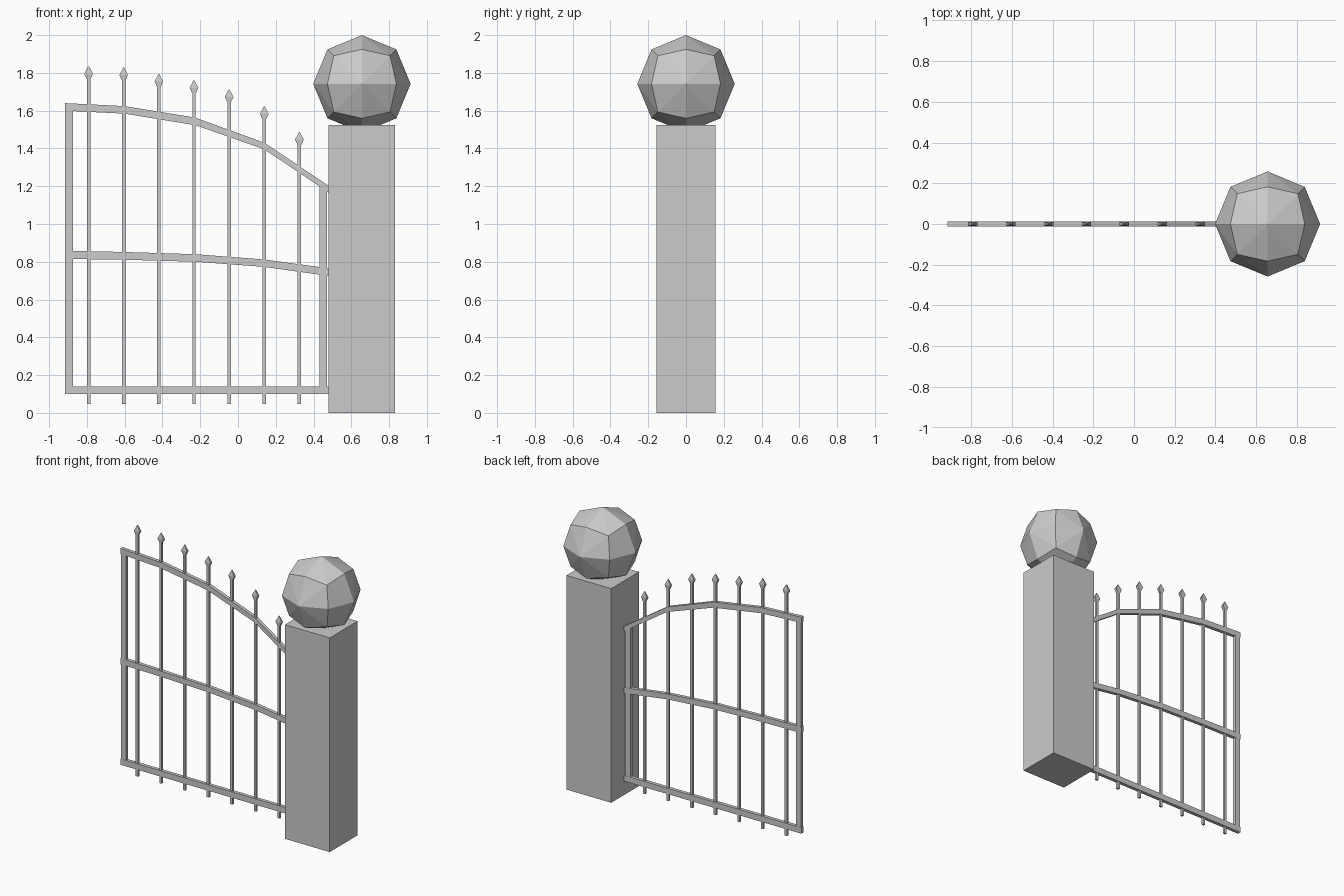
import bpy
import bmesh
from mathutils import Vector

if "Cube" in bpy.data.objects:
    bpy.data.objects.remove(bpy.data.objects["Cube"], do_unlink=True)

# One plain grey for everything
grey = bpy.data.materials.new("plain_grey")
grey.use_nodes = True
colour = (0.6, 0.6, 0.6, 1.0)
grey.diffuse_color = colour
grey.node_tree.nodes["Principled BSDF"].inputs["Base Color"].default_value = colour


def finish(name, bm):
    bmesh.ops.recalc_face_normals(bm, faces=bm.faces)
    mesh = bpy.data.meshes.new(name)
    bm.to_mesh(mesh)
    bm.free()
    mesh.materials.append(grey)
    obj = bpy.data.objects.new(name, mesh)
    bpy.context.collection.objects.link(obj)
    return obj


def box(name, x0, x1, y, z0, z1):
    bm = bmesh.new()
    bmesh.ops.create_cube(bm, size=1)
    for v in bm.verts:
        v.co = ((x0 + x1) / 2 + v.co.x * (x1 - x0), v.co.y * 2 * y,
                (z0 + z1) / 2 + v.co.z * (z1 - z0))
    return finish(name, bm)


def loft(name, rings):
    """Join rings of four corners into a closed bar."""
    bm = bmesh.new()
    loops = [[bm.verts.new(p) for p in ring] for ring in rings]
    for a, b in zip(loops, loops[1:]):
        for i in range(4):
            j = (i + 1) % 4
            bm.faces.new((a[i], a[j], b[j], b[i]))
    bm.faces.new(loops[0])
    bm.faces.new(loops[-1])
    return finish(name, bm)


def rail(name, sections, y=0.0125):
    """Bent rail from (x, lower z, upper z) sections."""
    return loft(name, [[(x, -y, lo), (x, y, lo), (x, y, hi), (x, -y, hi)]
                       for x, lo, hi in sections])


# Pillar
box("pillar", 0.48, 0.832, 0.156, 0.0, 1.525)

# Faceted ball: each cube side split into eight triangles, pushed to a sphere
centre, radius = Vector((0.656, 0, 1.742)), 0.258
bm = bmesh.new()
bmesh.ops.create_cube(bm, size=2)
bmesh.ops.subdivide_edges(bm, edges=bm.edges[:], cuts=1, use_grid_fill=False)
big = [f for f in bm.faces if len(f.verts) > 4]
if len(big) == 6:
    bmesh.ops.poke(bm, faces=big)
for v in bm.verts:
    v.co = centre + v.co.normalized() * radius
finish("pillar_ball", bm)

# Gate frame
box("outer_post", -0.915, -0.873, 0.0115, 0.11, 1.615)
box("hinge_post", 0.431, 0.471, 0.0115, 0.11, 1.205)
rail("bottom_rail", [(-0.917, 0.099, 0.141), (0.485, 0.099, 0.141)])
rail("middle_rail", [(-0.917, 0.815, 0.858), (-0.605, 0.811, 0.852),
                     (-0.225, 0.80, 0.84), (0.14, 0.773, 0.812),
                     (0.485, 0.724, 0.765)])
rail("top_rail", [(-0.917, 1.60, 1.64), (-0.6, 1.584, 1.624),
                  (-0.225, 1.523, 1.563), (0.14, 1.395, 1.43),
                  (0.485, 1.163, 1.199)])

# Upright bars, each with a flattened spear point
tips = [1.835, 1.829, 1.794, 1.761, 1.713, 1.623, 1.487]
for i, tip in enumerate(tips):
    x = -0.791 + 0.186 * i
    box(f"bar_{i + 1}", x - 0.009, x + 0.009, 0.008, 0.048, tip - 0.06)
    loft(f"spear_point_{i + 1}",
         [[(x - w, -d, tip - h), (x + w, -d, tip - h),
           (x + w, d, tip - h), (x - w, d, tip - h)]
          for w, d, h in ((0.010, 0.008, 0.068), (0.023, 0.010, 0.040),
                          (0.002, 0.002, 0.0))])
